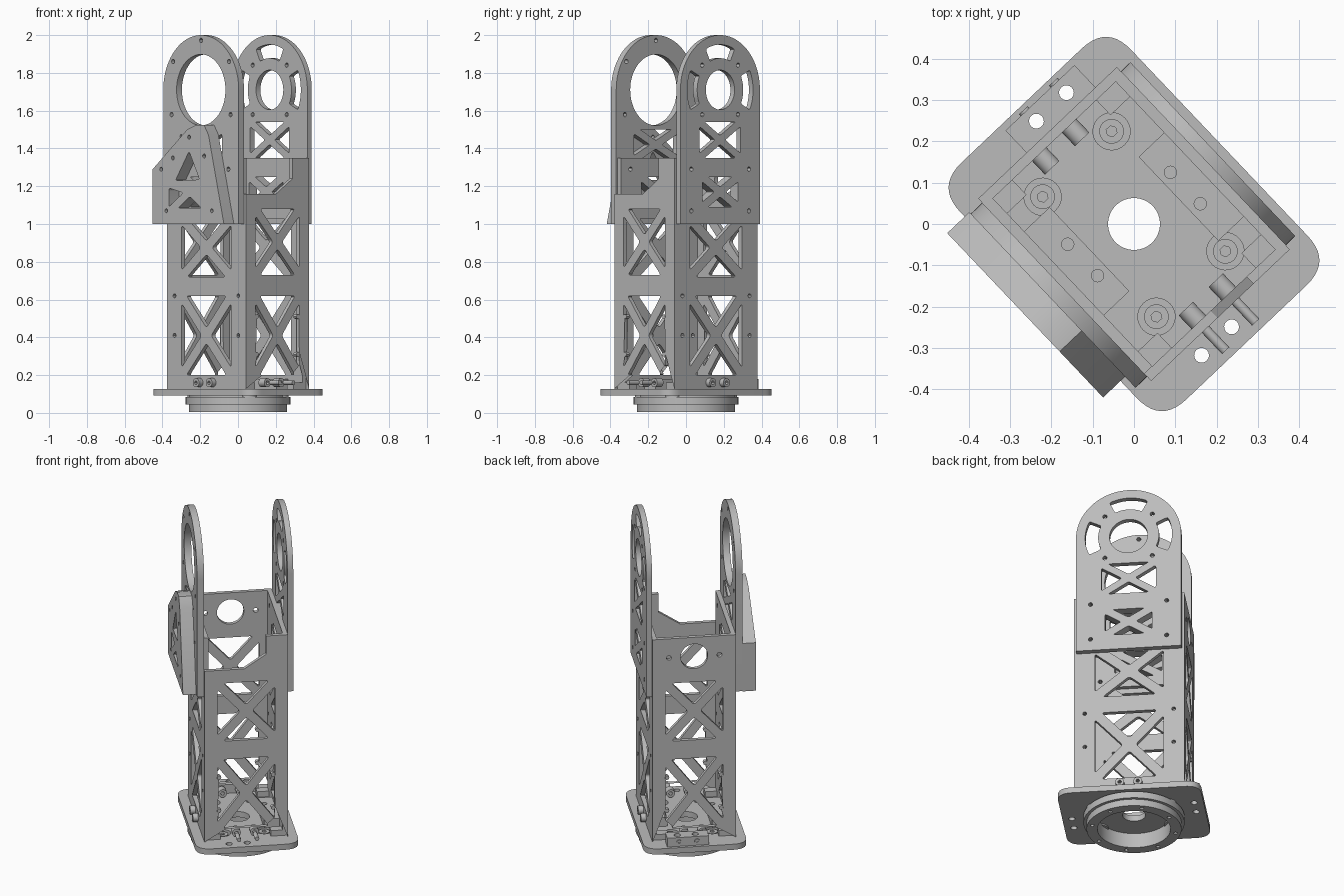
import bpy, bmesh, math
from mathutils import Matrix, Vector

cube = bpy.data.objects.get("Cube")
if cube:
    bpy.data.objects.remove(cube)

metal = bpy.data.materials.new("grey_metal")
metal.use_nodes = True
GREY = (0.5, 0.5, 0.5, 1)
metal.diffuse_color = GREY
metal.node_tree.nodes["Principled BSDF"].inputs["Base Color"].default_value = GREY

TURN = Matrix.Rotation(math.radians(43.5), 4, 'Z')
# Frames that take profile coordinates (across, up, normal) into the model
FRAMES = {
    'X': Matrix(((0, 0, 1, 0), (1, 0, 0, 0), (0, 1, 0, 0), (0, 0, 0, 1))),
    'Y': Matrix(((1, 0, 0, 0), (0, 0, -1, 0), (0, 1, 0, 0), (0, 0, 0, 1))),
    'Z': Matrix.Identity(4),
}


def circle(x, y, r, n=32):
    return [(x + r * math.cos(2 * math.pi * i / n),
             y + r * math.sin(2 * math.pi * i / n)) for i in range(n)]


def rect(x0, x1, y0, y1):
    return [(x0, y0), (x1, y0), (x1, y1), (x0, y1)]


def rounded(points, r, steps=5):
    """Polygon with its corners rounded off."""
    out = []
    for i, p in enumerate(points):
        p = Vector(p)
        a = Vector(points[i - 1]) - p
        b = Vector(points[(i + 1) % len(points)]) - p
        pa = p + a.normalized() * min(r, a.length * 0.4)
        pb = p + b.normalized() * min(r, b.length * 0.4)
        for k in range(steps + 1):
            t = k / steps
            out.append(tuple(pa * (1 - t) ** 2 + p * 2 * t * (1 - t) + pb * t * t))
    return out


def truss(w, z0, z1, bar, r=0.018):
    """Four triangular openings that leave an X of struts."""
    h, c = (z1 - z0) / 2, (z0 + z1) / 2
    diag = math.hypot(w, h)
    dv, dh = bar / 2 * diag / w, bar / 2 * diag / h
    tris = []
    for s in (-1, 1):
        tris.append([(0, c + s * dv), (w - dh, c + s * h), (dh - w, c + s * h)])
        tris.append([(s * dh, c), (s * w, c + h - dv), (s * w, c - h + dv)])
    return [rounded(t, r) for t in tris]


def arc_slot(cz, r0, r1, mid, half, n=10):
    angles = [math.radians(mid - half + 2 * half * i / n) for i in range(n + 1)]
    pts = [(r1 * math.cos(a), cz + r1 * math.sin(a)) for a in angles]
    return pts + [(r0 * math.cos(a), cz + r0 * math.sin(a)) for a in reversed(angles)]


def finish(ob):
    ob.matrix_world = TURN
    ob.data.materials.clear()
    ob.data.materials.append(metal)
    bpy.ops.object.select_all(action='DESELECT')
    ob.select_set(True)
    bpy.context.view_layer.objects.active = ob
    bpy.ops.object.shade_smooth_by_angle(angle=math.radians(30))
    return ob


def plate(name, axis, lo, hi, outline, holes=()):
    """Flat plate from lo to hi along an axis, with openings."""
    cu = bpy.data.curves.new(name, 'CURVE')
    cu.dimensions, cu.fill_mode, cu.extrude = '2D', 'BOTH', (hi - lo) / 2
    for pts in [outline, *holes]:
        sp = cu.splines.new('POLY')
        sp.points.add(len(pts) - 1)
        for p, q in zip(sp.points, pts):
            p.co = (q[0], q[1], 0, 1)
        sp.use_cyclic_u = True
    tmp = bpy.data.objects.new(name + "_curve", cu)
    bpy.context.scene.collection.objects.link(tmp)
    bpy.context.view_layer.update()
    dg = bpy.context.evaluated_depsgraph_get()
    me = bpy.data.meshes.new_from_object(tmp.evaluated_get(dg))
    bpy.data.objects.remove(tmp)
    bm = bmesh.new()
    bm.from_mesh(me)
    bmesh.ops.remove_doubles(bm, verts=bm.verts, dist=0.0001)
    bmesh.ops.transform(bm, matrix=FRAMES[axis], verts=bm.verts)
    shift = Vector([(lo + hi) / 2 if a == axis else 0 for a in 'XYZ'])
    bmesh.ops.translate(bm, vec=shift, verts=bm.verts)
    bmesh.ops.recalc_face_normals(bm, faces=bm.faces)
    bm.to_mesh(me)
    bm.free()
    ob = bpy.data.objects.new(name, me)
    bpy.context.scene.collection.objects.link(ob)
    return finish(ob)


def bolt(name, axis, lo, hi, a, b, r, socket=True):
    holes = [circle(a, b, r * 0.45, 6)] if socket else []
    plate(name, axis, min(lo, hi), max(lo, hi), circle(a, b, r, 20), holes)


# Base plate, with recesses, mounting holes and the ring under it
recess = [(su * 0.115, sv * 0.2) for su in (-1, 1) for sv in (-1, 1)]
mounts = [(0, 0.343), (0.1, 0.343), (0, -0.343), (-0.1, -0.343)]
plate("base_plate", 'Z', 0.093, 0.127, rounded(rect(-0.285, 0.285, -0.395, 0.395), 0.085, 10),
      [circle(0, 0, 0.063)] + [circle(*p, 0.045) for p in recess]
      + [circle(*p, 0.018, 16) for p in mounts])
for p in recess:
    plate("recess_floor", 'Z', 0.085, 0.1, circle(*p, 0.046))
    bolt("base_bolt", 'Z', 0.1, 0.122, *p, 0.03)
    bolt("base_bolt_end", 'Z', 0.06, 0.085, *p, 0.022, False)

ring_holes = [circle(0.232 * math.cos(math.pi * i / 4 + 0.3),
                     0.232 * math.sin(math.pi * i / 4 + 0.3), 0.011, 12) for i in range(8)]
plate("base_ring", 'Z', 0.005, 0.093, circle(0, 0, 0.26, 64), [circle(0, 0, 0.2, 64)] + ring_holes)
plate("ring_flange", 'Z', 0.045, 0.085, circle(0, 0, 0.277, 64), [circle(0, 0, 0.258, 64)])

# Tower walls
side_truss = truss(0.19, 0.2, 0.62, 0.055) + truss(0.19, 0.72, 1.03, 0.055)
side_holes = [circle(s * 0.245, z, 0.011, 12) for s in (-1, 1) for z in (0.41, 0.62)]
low_truss = truss(0.13, 1.09, 1.25, 0.045, 0.01)
low_holes = [circle(s * 0.21, z, 0.012, 12) for s in (-1, 1) for z in (1.07, 1.29)]
end_truss = truss(0.16, 0.2, 0.62, 0.05) + truss(0.16, 0.73, 1.08, 0.05)
end_holes = [circle(s * 0.15, z, 0.012, 12) for s in (-1, 1) for z in (0.31, 0.51)]
for name, s in (("left_wall", 1), ("right_wall", -1)):
    lo, hi = sorted((s * 0.205, s * 0.231))
    plate(name, 'X', lo, hi, rect(-0.28, 0.28, 0.127, 1.35),
          side_truss + side_holes + low_truss + low_holes)
plate("front_wall", 'Y', -0.304, -0.28,
      [(-0.231, 0.127), (0.231, 0.127), (0.231, 1.35), (0.11, 1.35),
       (0.11, 1.24), (-0.01, 1.16), (-0.231, 1.16)], end_truss + end_holes)
plate("back_wall", 'Y', 0.28, 0.304, rect(-0.231, 0.231, 0.127, 1.35),
      end_truss + end_holes + [circle(0, 1.235, 0.075)]
      + [circle(s * 0.14, 1.235, 0.014, 12) for s in (-1, 1)])

# Arched joint brackets
CZ = 1.71
arch = [(-0.29, 1.0), (0.29, 1.0)] + [
    (0.29 * math.cos(math.pi * i / 40), CZ + 0.29 * math.sin(math.pi * i / 40)) for i in range(41)]


def ring_of_holes(radius, degrees):
    return [circle(radius * math.cos(math.radians(d)), CZ + radius * math.sin(math.radians(d)),
                   0.012, 12) for d in degrees]


plate("left_bracket", 'X', 0.231, 0.263, arch,
      [circle(0, CZ, 0.105, 48)] + [rounded(arc_slot(CZ, 0.168, 0.24, d, 26), 0.012, 2) for d in (0, 90, 180)]
      + ring_of_holes(0.185, (45, 135, 225, 315))
      + truss(0.15, 1.35, 1.54, 0.04, 0.012) + low_truss + low_holes)
plate("right_bracket", 'X', -0.27, -0.231, arch,
      [circle(0, CZ, 0.188, 64)] + ring_of_holes(0.262, (35, 90, 145, 210, 330))
      + truss(0.16, 1.34, 1.5, 0.04, 0.012) + low_truss + low_holes)

# Side cover on the right bracket
cover = [(0.295, 1.0), (0.295, 1.29), (0.03, 1.5), (-0.04, 1.525), (-0.1, 1.525), (-0.135, 1.47), (-0.253, 1.0)]
triangles = [[(0.12, 1.23), (0.015, 1.385), (-0.065, 1.235)],
             [(0.17, 1.19), (0.17, 1.09), (0.06, 1.165)],
             [(0.1, 1.085), (-0.08, 1.085), (0.01, 1.145)]]
spots = [(0.015, 1.46), (0.23, 1.29), (0.14, 1.35), (0.19, 1.07), (-0.16, 1.07), (-0.1, 1.36)]
plate("side_cover", 'X', -0.343, -0.27, cover,
      [rounded(t, 0.015) for t in triangles] + [circle(*p, 0.011, 12) for p in spots])

# Floor blocks inside and the outer foot block
for s in (-1, 1):
    x0, x1 = sorted((s * 0.12, s * 0.205))
    y0, y1 = sorted((s * 0.11, s * -0.17))
    plate("floor_block", 'Z', 0.127, 0.18, rect(x0, x1, y0, y1),
          [circle(s * 0.15, s * y, 0.015, 16) for y in (0.03, -0.075)])
    for t in (-1, 1):
        plate("corner_pad", 'Z', 0.127, 0.16, rect(*sorted((t * 0.14, t * 0.205)), *sorted((s * 0.23, s * 0.28))))
plate("foot_block", 'Z', 0.127, 0.18, rect(-0.07, 0.16, 0.304, 0.378),
      [circle(*p, 0.018, 16) for p in mounts[:2]])

# Bolts around the foot of the tower
for c in (-0.05, 0.05):
    for s in (-1, 1):
        bolt("side_bolt", 'X', s * 0.231, s * 0.26, c, 0.16, 0.024)
        bolt("end_nut", 'Y', s * 0.28, s * 0.235, c, 0.16, 0.024)
    bolt("front_pin", 'Y', -0.304, -0.375, c, 0.16, 0.012, False)
    bolt("foot_bolt", 'Y', 0.378, 0.384, c + 0.045, 0.153, 0.014)
